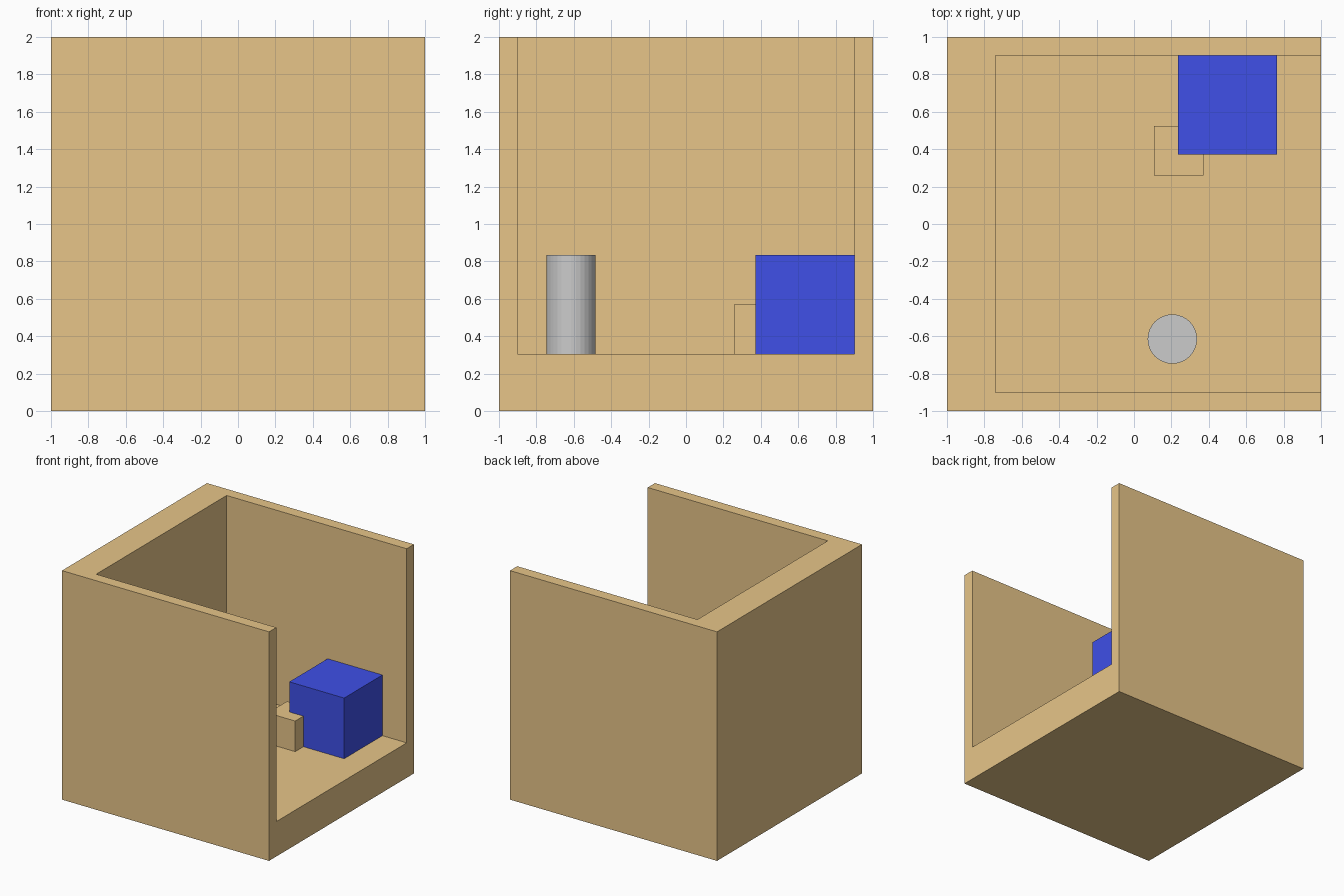
import bpy

if "Cube" in bpy.data.objects:
    bpy.data.objects.remove(bpy.data.objects["Cube"])


def material(name, rgb):
    mat = bpy.data.materials.new(name)
    mat.diffuse_color = (*rgb, 1)
    mat.use_nodes = True
    mat.node_tree.nodes["Principled BSDF"].inputs["Base Color"].default_value = mat.diffuse_color
    return mat


def box(name, low, high, mat=None):
    """Axis-aligned box between two corners."""
    bpy.ops.mesh.primitive_cube_add(
        size=1, location=[(a + b) / 2 for a, b in zip(low, high)])
    obj = bpy.context.object
    obj.name = name
    obj.scale = [b - a for a, b in zip(low, high)]
    bpy.ops.object.transform_apply(location=False, rotation=False, scale=True)
    if mat:
        obj.data.materials.append(mat)
    return obj


wood = material("wood", (0.8, 0.56, 0.25))
blue = material("blue", (0.05, 0.08, 0.8))
FLOOR = 0.305

# Open case: thick floor, back wall and two thin side walls
case = box("case", (-1, -1, 0), (1, 1, 2), wood)
cutter = box("case_cutter", (-0.74, -0.9, FLOOR), (1.5, 0.9, 2.5))
cut = case.modifiers.new("hollow", 'BOOLEAN')
cut.operation = 'DIFFERENCE'
cut.solver = 'EXACT'
cut.object = cutter
bpy.context.view_layer.objects.active = case
bpy.ops.object.modifier_apply(modifier=cut.name)
bpy.data.objects.remove(cutter)

# Blocks standing on the floor
box("large_block", (0.235, 0.372, FLOOR), (0.765, 0.902, 0.835), blue)
box("small_block", (0.106, 0.259, FLOOR), (0.371, 0.524, 0.572), wood)

# Plain grey post
bpy.ops.mesh.primitive_cylinder_add(
    vertices=32, radius=0.132, depth=0.53, location=(0.205, -0.615, FLOOR + 0.265))
bpy.context.object.name = "post"
